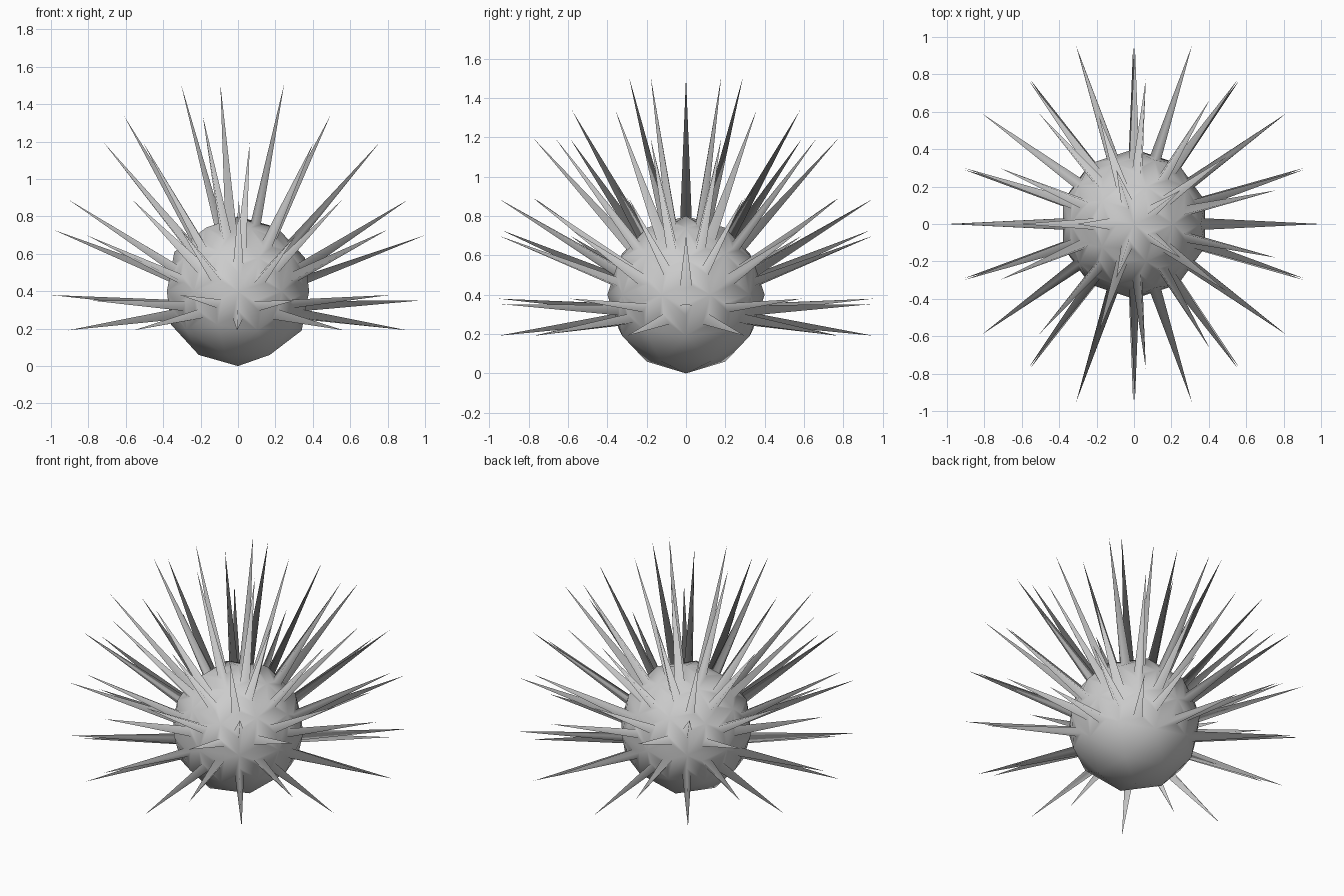
import bpy, bmesh
from mathutils import Vector

if "Cube" in bpy.data.objects:
    bpy.data.objects.remove(bpy.data.objects["Cube"])

R = 0.4                # body radius
SPIKE_REACH = 1.075    # tip distance relative to a unit sphere
TIP_LIFT = 0.14        # spikes sweep slightly upward
ROOT_SCALE = 0.25      # spike root size relative to its face

# Round low-poly body
bm = bmesh.new()
bmesh.ops.create_icosphere(bm, subdivisions=2, radius=R)
bm.normal_update()

# Every face except the underside carries a spike
spiked = [f for f in bm.faces if f.calc_center_median().z > -0.45 * R]
bmesh.ops.inset_individual(bm, faces=spiked, thickness=0.001, depth=0.0)

for f in spiked:
    # Narrow triangular root
    centre = f.calc_center_median()
    for v in f.verts:
        v.co = centre.lerp(v.co, ROOT_SCALE)
    # Pull the root out to a sharp tip
    result = bmesh.ops.poke(bm, faces=[f])
    result["verts"][0].co = centre / R * SPIKE_REACH + Vector((0, 0, TIP_LIFT))

# Stand on the ground and shade smooth
bmesh.ops.translate(bm, verts=bm.verts, vec=(0, 0, R))
bmesh.ops.recalc_face_normals(bm, faces=bm.faces)
for f in bm.faces:
    f.smooth = True

mesh = bpy.data.meshes.new("spiky_ball")
bm.to_mesh(mesh)
bm.free()
obj = bpy.data.objects.new("spiky_ball", mesh)
bpy.context.collection.objects.link(obj)
